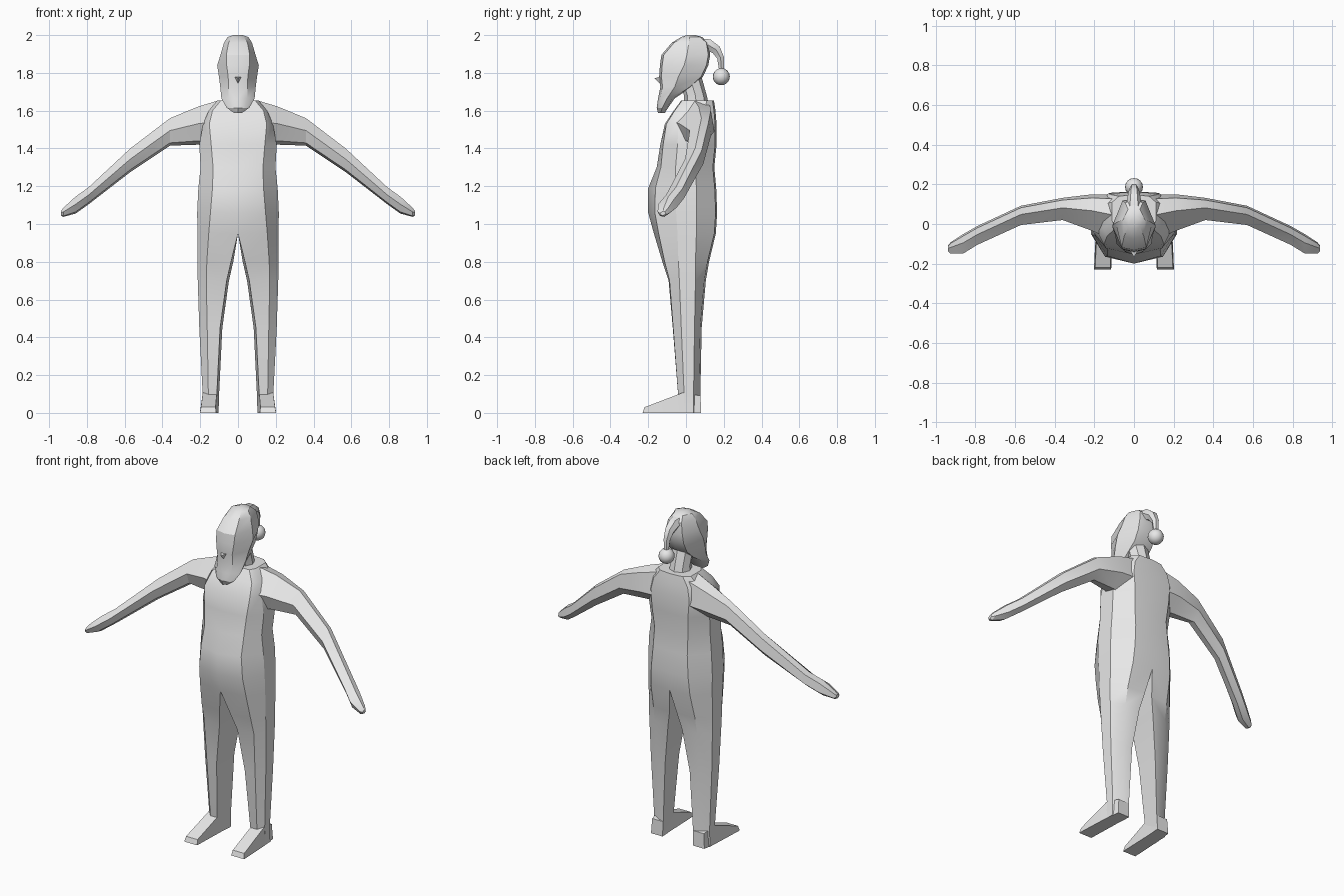
import bpy, bmesh, math
from mathutils import Vector

grey = bpy.data.materials.new("plain grey")
grey.diffuse_color = (0.8, 0.8, 0.8, 1)


def finish(name, bm, angle=30):
    bmesh.ops.recalc_face_normals(bm, faces=bm.faces[:])
    mesh = bpy.data.meshes.new(name)
    bm.to_mesh(mesh)
    bm.free()
    mesh.materials.append(grey)
    ob = bpy.data.objects.new(name, mesh)
    bpy.context.collection.objects.link(ob)
    bpy.ops.object.select_all(action='DESELECT')
    ob.select_set(True)
    bpy.context.view_layer.objects.active = ob
    bpy.ops.object.shade_smooth_by_angle(angle=math.radians(angle))
    return ob


def loft(name, rings, mirror=True, angle=30):
    """Bridge closed rings, cap the ends, and mirror across x = 0."""
    bm = bmesh.new()
    for side in ((1, -1) if mirror else (1,)):
        loops = [[bm.verts.new((side * x, y, z)) for x, y, z in r] for r in rings]
        n = len(loops[0])
        for a, b in zip(loops, loops[1:]):
            for i in range(n):
                j = (i + 1) % n
                quad = (a[i], a[j], b[j], b[i])
                if any(abs(v.co.x) > 1e-5 for v in quad):
                    bm.faces.new(quad)
        bm.faces.new(loops[0])
        bm.faces.new(loops[-1])
    bmesh.ops.remove_doubles(bm, verts=bm.verts[:], dist=1e-4)
    return finish(name, bm, angle)


# Torso and legs: z, inner x, front corner x, outer x, front y, corner setback,
# side front y, side back y, back y
body_rows = [
    (0.00, .115, .155, .190, -.030, .000, -.010, .040, .080),
    (0.10, .112, .157, .187, -.042, .000, -.010, .040, .076),
    (0.45, .095, .163, .205, -.070, .002, -.025, .045, .083),
    (0.70, .060, .168, .213, -.092, .005, -.035, .050, .105),
    (0.80, .037, .165, .215, -.125, .012, -.040, .050, .122),
    (0.95, .000, .155, .215, -.170, .025, -.045, .055, .158),
    (1.06, .000, .146, .216, -.200, .035, -.052, .055, .165),
    (1.19, .000, .135, .210, -.200, .038, -.055, .055, .160),
    (1.30, .000, .132, .198, -.155, .022, -.055, .050, .150),
    (1.42, .000, .142, .205, -.136, .015, -.045, .065, .162),
    (1.53, .000, .152, .185, -.112, .008, -.040, .090, .162),
    (1.60, .000, .135, .155, -.065, .005, -.020, .100, .156),
    (1.655, .000, .090, .110, -.025, .005, .015, .110, .148)]
rings = []
for z, xi, xf, xo, yf, d, sf, sb, yb in body_rows:
    rings.append([(xi, yf, z), (xf, yf + d, z), (xo, sf, z), (xo, sb, z),
                  (xf * .85, yb - .008, z), (max(0, xi - .012), yb, z)])
loft("body", rings)

# Arms: x, top z, bottom z, front y, back y
arm_rows = [
    (.10, 1.655, 1.41, -.085, .150),
    (.21, 1.622, 1.42, -.035, .150),
    (.36, 1.560, 1.415, .020, .132),
    (.57, 1.400, 1.275, -.005, .092),
    (.79, 1.195, 1.105, -.105, -.010),
    (.86, 1.145, 1.055, -.148, -.050),
    (.925, 1.085, 1.038, -.150, -.092),
    (.938, 1.068, 1.045, -.138, -.108)]
rings = []
for x, zt, zb, yf, yb in arm_rows:
    h, w = zt - zb, yb - yf
    rings.append([(x, yf + .55 * w, zt), (x, yf, zb + .55 * h), (x, yf + .2 * w, zb + .1 * h),
                  (x, yf + .6 * w, zb), (x, yb, zb + .35 * h), (x, yb - .1 * w, zt - .1 * h)])
loft("arms", rings)

# Feet: y, inner x, outer x, top z
loft("feet", [[(a, y, 0), (b, y, 0), (b - .006, y + s, t), (a + .004, y + s, t)]
              for y, a, b, t, s in ((-.230, .115, .202, .03, .01), (-.015, .108, .192, .108, 0),
                                    (.080, .102, .180, .09, -.003))])

# Neck
rings = []
for z, cy, r in ((1.62, .055, .068), (1.68, .05, .06), (1.78, .02, .062)):
    rings.append([(r * math.cos(k * math.pi / 4), cy + r * math.sin(k * math.pi / 4), z)
                  for k in range(8)])
loft("neck", rings, mirror=False)

# Head with beard and cap: z, front y, front half width, side y, half width,
# back y, back half width
head_rows = [
    (1.588, -.148, .012, -.135, .020, -.112, .012),
    (1.615, -.155, .040, -.125, .060, -.095, .040),
    (1.665, -.148, .050, -.100, .088, -.060, .060),
    (1.725, -.136, .050, -.060, .094, .030, .065),
    (1.780, -.142, .052, -.040, .101, .090, .062),
    (1.840, -.138, .060, -.010, .110, .118, .060),
    (1.895, -.130, .062, .005, .093, .128, .058),
    (1.960, -.075, .050, .015, .074, .118, .045),
    (1.990, -.025, .030, .020, .055, .085, .030),
    (2.000, .005, .015, .025, .025, .050, .012)]
rings = []
for z, yf, wf, ys, w, yb, wb in head_rows:
    rings.append([(0, yf, z), (wf, yf + .012, z), (w, ys, z), (wb, yb - .01, z), (0, yb, z)])
loft("head", rings)

# Nose
bm = bmesh.new()
a, b, c, tip = [bm.verts.new(p) for p in ((-.022, -.130, 1.78), (.022, -.130, 1.78),
                                         (0, -.130, 1.735), (0, -.167, 1.772))]
for f in ((a, b, tip), (b, c, tip), (c, a, tip), (a, c, b)):
    bm.faces.new(f)
finish("nose", bm)

# Drooping cap tail: centre y, centre z, direction angle, radius
rings = []
for y, z, ang, r in ((.060, 1.945, 10, .046), (.118, 1.948, -20, .036), (.160, 1.922, -48, .029),
                     (.183, 1.880, -75, .021), (.188, 1.810, -90, .014)):
    t = math.radians(ang)
    up = Vector((0, -math.sin(t), math.cos(t)))
    rings.append([Vector((0, y, z)) + r * (math.cos(k * math.pi / 3) * Vector((1, 0, 0))
                  + math.sin(k * math.pi / 3) * up) for k in range(6)])
loft("cap_tail", rings, mirror=False, angle=45)

# Cap bobble
bm = bmesh.new()
bmesh.ops.create_uvsphere(bm, u_segments=16, v_segments=10, radius=.045)
bmesh.ops.translate(bm, verts=bm.verts[:], vec=(0, .187, 1.78))
finish("cap_bobble", bm)
